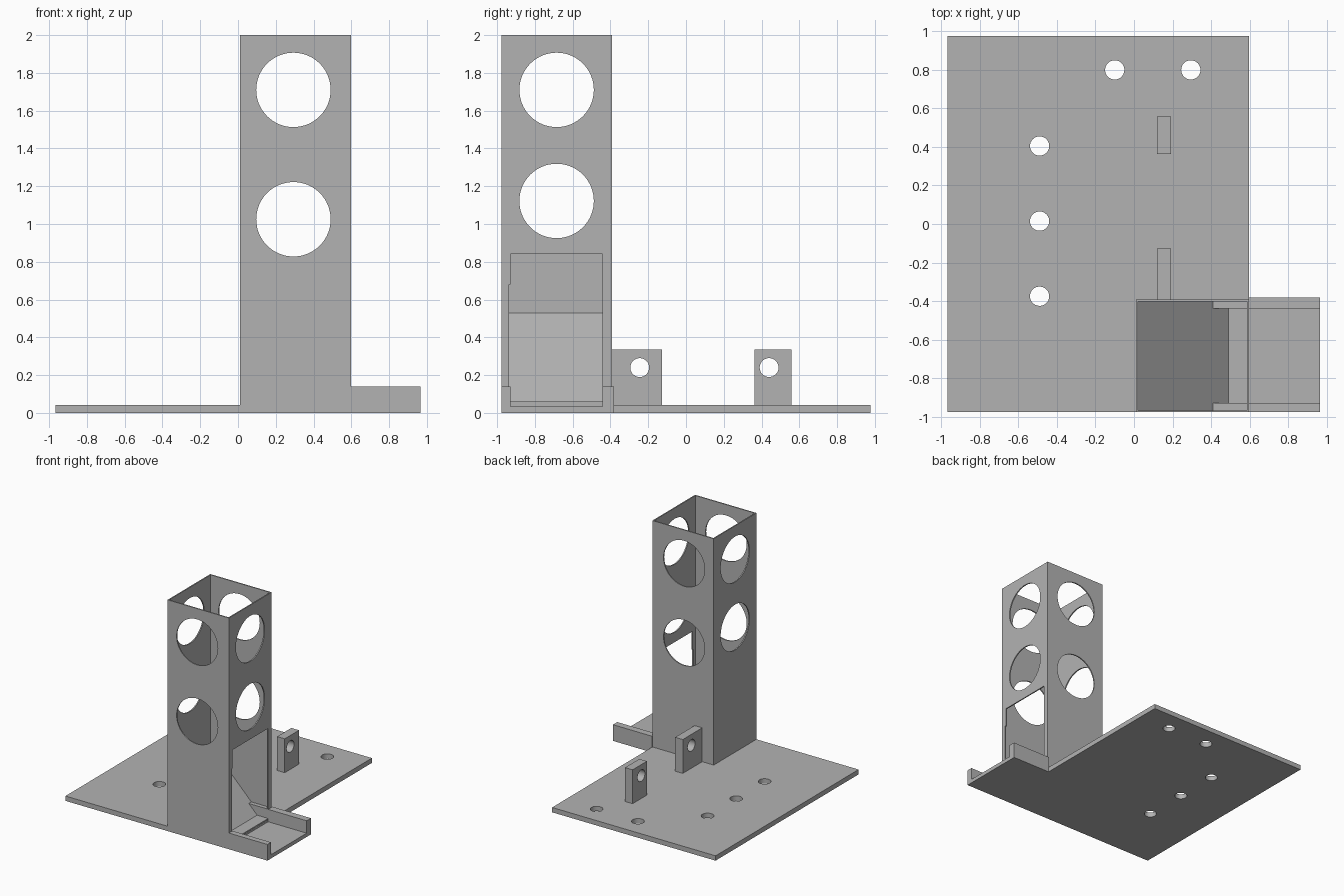
import bpy, bmesh, math
from mathutils import Matrix

cube = bpy.data.objects.get("Cube")
if cube:
    bpy.data.objects.remove(cube, do_unlink=True)

# Single plain grey
grey = bpy.data.materials.new("plain grey")
grey.use_nodes = True
COLOR = (0.45, 0.45, 0.45, 1)
grey.diffuse_color = COLOR
grey.node_tree.nodes["Principled BSDF"].inputs["Base Color"].default_value = COLOR


def finish(name, bm):
    bmesh.ops.recalc_face_normals(bm, faces=bm.faces)
    mesh = bpy.data.meshes.new(name)
    bm.to_mesh(mesh)
    bm.free()
    mesh.materials.append(grey)
    obj = bpy.data.objects.new(name, mesh)
    bpy.context.collection.objects.link(obj)
    return obj


def box(name, x, y, z, round_left=0):
    bm = bmesh.new()
    bmesh.ops.create_cube(bm, size=1)
    for v in bm.verts:
        for i, (lo, hi) in enumerate((x, y, z)):
            v.co[i] = hi if v.co[i] > 0 else lo
    if round_left:
        edges = [e for e in bm.edges if all(v.co.x == min(x) for v in e.verts)
                 and abs(e.verts[0].co.z - e.verts[1].co.z) > 0.001]
        bmesh.ops.bevel(bm, geom=edges, offset=round_left, segments=10,
                        profile=0.5, affect='EDGES')
    return finish(name, bm)


def rod(axis, center, radius, depth, sides=64):
    bm = bmesh.new()
    turn = {'X': Matrix.Rotation(math.pi / 2, 4, 'Y'),
            'Y': Matrix.Rotation(math.pi / 2, 4, 'X'),
            'Z': Matrix()}[axis]
    bmesh.ops.create_cone(bm, cap_ends=True, segments=sides, radius1=radius,
                          radius2=radius, depth=depth,
                          matrix=Matrix.Translation(center) @ turn)
    return finish("cutter", bm)


def prism(name, points, axis, lo, hi):
    # Extrude a closed profile along x (points are y, z) or y (points are x, z)
    bm = bmesh.new()
    place = (lambda p, d: (d, *p)) if axis == 'X' else (lambda p, d: (p[0], d, p[1]))
    face = bm.faces.new([bm.verts.new(place(p, lo)) for p in points])
    new = bmesh.ops.extrude_face_region(bm, geom=[face])["geom"]
    for v in new:
        if isinstance(v, bmesh.types.BMVert):
            v.co['XY'.index(axis)] = hi
    return finish(name, bm)


def cut(obj, cutters):
    bpy.context.view_layer.objects.active = obj
    for c in cutters:
        c.hide_render = True
        mod = obj.modifiers.new("cut", 'BOOLEAN')
        mod.operation, mod.solver, mod.object = 'DIFFERENCE', 'EXACT', c
        bpy.ops.object.modifier_apply(modifier=mod.name)
        bpy.data.objects.remove(c, do_unlink=True)


# Base plate with rounded left corners and five screw holes
X0, X1 = 0.01, 0.597
Y0, Y1 = -0.977, -0.393
WALL = 0.01
plate = box("base_plate", (-0.967, X1), (Y0, 0.977), (0, 0.042), round_left=0.1)
holes = [(-0.49, 0.405), (-0.49, 0.015), (-0.49, -0.375), (-0.1, 0.8), (0.295, 0.8)]
cut(plate, [rod('Z', (x, y, 0), 0.05, 0.4, 32) for x, y in holes])

# Hollow square tower with round windows through each pair of walls
tower = box("tower", (X0, X1), (Y0, Y1), (0, 2))
cx, cy = (X0 + X1) / 2 - 0.01, (Y0 + Y1) / 2
doorway = prism("cutter", [(-0.938, 0.05), (-0.441, 0.05), (-0.441, 0.84),
                           (-0.928, 0.84), (-0.928, 0.68), (-0.938, 0.68)],
                'X', 0.5, 0.7)
cut(tower, [box("cutter", (X0 + WALL, X1 - WALL), (Y0 + WALL, Y1 - WALL), (0.02, 2.2)),
            rod('X', (cx, cy, 1.71), 0.197, 1), rod('X', (cx, cy, 1.122), 0.197, 1),
            rod('Y', (cx, cy, 1.71), 0.197, 1), rod('Y', (cx, cy, 1.025), 0.197, 1),
            doorway])

# Sloping chute inside the tower, with a flat sill at the doorway
prism("chute", [(X0 + 0.005, 0.03), (X1 - 0.002, 0.03), (X1 - 0.002, 0.06),
                (0.49, 0.06), (X0 + WALL, 0.53), (X0 + 0.005, 0.53)],
      'Y', Y0 + 0.005, Y1 - 0.005)

# Outlet tray and its guide rails inside the tower
prism("outlet_tray", [(Y0, 0), (-0.382, 0), (-0.382, 0.14), (-0.441, 0.14),
                      (-0.441, 0.033), (-0.928, 0.033), (-0.928, 0.14), (Y0, 0.14)],
      'X', X1 - 0.003, 0.966)
for name, y in (("front_rail", (Y0 + 0.005, -0.928)), ("back_rail", (-0.438, Y1 - 0.005))):
    box(name, (0.41, X1 - 0.002), y, (0.04, 0.14))

# Upright brackets with pin holes
for name, y, pin in (("near_bracket", (Y1 - 0.005, -0.128), -0.245),
                     ("far_bracket", (0.363, 0.558), 0.44)):
    bracket = box(name, (0.12, 0.193), y, (0.02, 0.335))
    cut(bracket, [rod('X', (0.15, pin, 0.24), 0.05, 0.4, 32)])

# Smooth the curved walls of the holes and corners, keeping edges sharp
bpy.ops.object.select_all(action='DESELECT')
for obj in bpy.context.collection.objects:
    if obj.type == 'MESH' and grey.name in obj.data.materials:
        obj.select_set(True)
        bpy.context.view_layer.objects.active = obj
bpy.ops.object.shade_smooth_by_angle(angle=math.radians(30))
